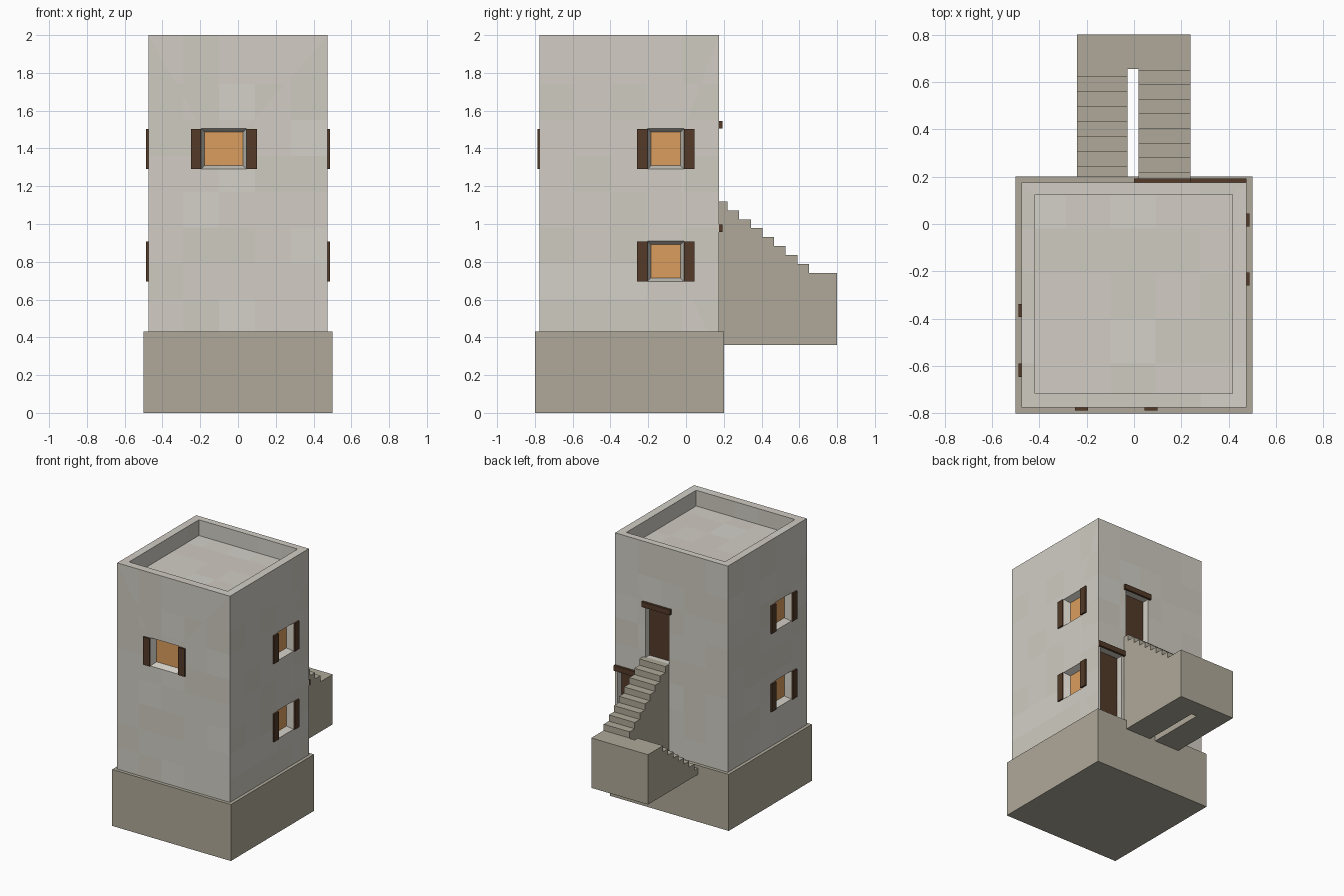
import bpy, bmesh, random
from mathutils import Vector

if "Cube" in bpy.data.objects:
    bpy.data.objects.remove(bpy.data.objects["Cube"])

random.seed(4)


def material(name, hex_code):
    rgb = [int(hex_code[i:i + 2], 16) / 255 for i in (0, 2, 4)]
    m = bpy.data.materials.new(name)
    m.diffuse_color = [((c + 0.055) / 1.055) ** 2.4 for c in rgb] + [1]
    m.use_nodes = True
    m.node_tree.nodes["Principled BSDF"].inputs["Base Color"].default_value = m.diffuse_color
    return m


PLASTER = [material("plaster_%d" % i, h) for i, h in enumerate(("D2CEC5", "CFCBC1", "D4D1C9"))]
STONE = material("stone", "AFA999")
WOOD = material("wood", "533A28")
GLOW = material("lit_glass", "DB9E5D")

# Wall frames: (distance along the wall, outward distance, height) to world
WALLS = {
    "front": lambda u, d, z: (u, -0.775 - d, z),
    "back": lambda u, d, z: (u, 0.175 + d, z),
    "right": lambda u, d, z: (0.475 + d, u, z),
    "left": lambda u, d, z: (-0.475 - d, u, z),
}


def finish(bm, name, mat=None):
    bmesh.ops.recalc_face_normals(bm, faces=bm.faces)
    me = bpy.data.meshes.new(name)
    bm.to_mesh(me)
    bm.free()
    ob = bpy.data.objects.new(name, me)
    bpy.context.collection.objects.link(ob)
    if mat:
        me.materials.append(mat)
    return ob


def add_block(bm, u, z, d, wall="back", inset=0.0):
    """Block in a wall frame; the inner end can be narrowed by inset."""
    rings = []
    for depth, s in ((d[0], inset), (d[1], 0)):
        u0, u1, z0, z1 = u[0] + s, u[1] - s, z[0] + s, z[1] - s
        rings.append([bm.verts.new(WALLS[wall](a, depth, b))
                      for a, b in ((u0, z0), (u1, z0), (u1, z1), (u0, z1))])
    a, b = rings
    bm.faces.new(a)
    bm.faces.new(b)
    for i in range(4):
        j = (i + 1) % 4
        bm.faces.new((a[i], a[j], b[j], b[i]))


def block(name, mat, *args, **kw):
    bm = bmesh.new()
    add_block(bm, *args, **kw)
    return finish(bm, name, mat)


# Plinth and tower body
block("plinth", STONE, (-0.5, 0.5), (0, 0.43), (-0.975, 0.025))
tower = block("tower_walls", PLASTER[0], (-0.475, 0.475), (0.3, 2.0), (-0.95, 0))

cut = bmesh.new()
# Sunken roof inside the parapet
add_block(cut, (-0.417, 0.415), (1.88, 2.1), (-0.89, -0.05))

# Windows: splayed recess, lit pane and open shutters
windows = [("front", -0.195, 0.045, 1.29)]
for z in (0.695, 1.29):
    windows += [("right", -0.205, -0.01, z), ("left", -0.59, -0.393, z)]
for n, (wall, u0, u1, z) in enumerate(windows):
    top = z + 0.215
    add_block(cut, (u0 - 0.004, u1 + 0.004), (z - 0.004, top + 0.004), (-0.05, 0.01), wall, 0.024)
    block("window_pane_%d" % n, GLOW, (u0 + 0.018, u1 - 0.018), (z + 0.018, top - 0.018),
          (-0.06, -0.047), wall)
    for side, a in (("a", u0 - 0.055), ("b", u1)):
        block("shutter_%d_%s" % (n, side), WOOD, (a, a + 0.055), (z, top - 0.003),
              (-0.005, 0.012), wall)

# Doors: straight recess, door leaf and lintel
for name, u0, u1, z0, z1 in (("upper", 0.02, 0.22, 1.12, 1.505), ("lower", 0.26, 0.455, 0.425, 0.957)):
    add_block(cut, (u0, u1), (z0 - 0.003, z1), (-0.055, 0.01))
    block(name + "_door", WOOD, (u0 - 0.005, u1 + 0.005), (z0 - 0.005, z1 + 0.005), (-0.065, -0.05))
    block(name + "_lintel", WOOD, (u0 - 0.02, u1 + 0.02), (z1, z1 + 0.04), (-0.005, 0.018))

# Carve roof, windows and doors out of the tower
cutter = finish(cut, "opening_cutter")
cutter.hide_render = True
mod = tower.modifiers.new("openings", 'BOOLEAN')
mod.object = cutter
mod.solver = 'EXACT'
bpy.context.view_layer.objects.active = tower
bpy.ops.object.modifier_apply(modifier=mod.name)
bpy.data.objects.remove(cutter)

# Faint plaster patches: slice the walls and vary the tint
bm = bmesh.new()
bm.from_mesh(tower.data)
for axis, start, step, count in ((0, -0.29, 0.19, 4), (1, -0.59, 0.19, 4), (2, 0.6, 0.19, 7)):
    normal = Vector([float(i == axis) for i in range(3)])
    for k in range(count):
        bmesh.ops.bisect_plane(bm, geom=bm.verts[:] + bm.edges[:] + bm.faces[:],
                               plane_co=normal * (start + k * step), plane_no=normal)
tower.data.materials.clear()
for m in PLASTER:
    tower.data.materials.append(m)
for f in bm.faces:
    f.material_index = random.choice((0, 0, 0, 1, 1, 2))
bm.to_mesh(tower.data)
bm.free()


# Stairs: stepped profiles in y-z, extruded along x
def extrude_profile(name, pts, x0, x1):
    bm = bmesh.new()
    face = bm.faces.new([bm.verts.new((x0, y, z)) for y, z in pts])
    out = bmesh.ops.extrude_face_region(bm, geom=[face])
    moved = [v for v in out["geom"] if isinstance(v, bmesh.types.BMVert)]
    bmesh.ops.translate(bm, verts=moved, vec=(x1 - x0, 0, 0))
    return finish(bm, name, STONE)


RISE, RUN, LOW, LAND = 0.0475, 0.0615, 0.36, 0.74
upper = [(0.655, LOW), (0.17, LOW), (0.17, LAND + 8 * RISE)]
for k in range(8):
    y, z = 0.22 + k * RUN, LAND + (8 - k) * RISE
    upper += [(y, z), (y, z - RISE)]
upper.append((0.655, LAND))
extrude_profile("upper_flight", upper, 0.02, 0.238)

lower = [(0.655, LOW), (0.655, LAND)]
for k in range(7):
    y, z = 0.62 - k * 0.063, LAND - k * RISE
    lower += [(y, z), (y, z - RISE)]
lower += [(0.19, LAND - 7 * RISE), (0.19, LOW)]
extrude_profile("lower_flight", lower, -0.24, -0.027)

# Landing joining the two flights
block("landing", STONE, (-0.24, 0.238), (LOW, LAND), (0.48, 0.625))
